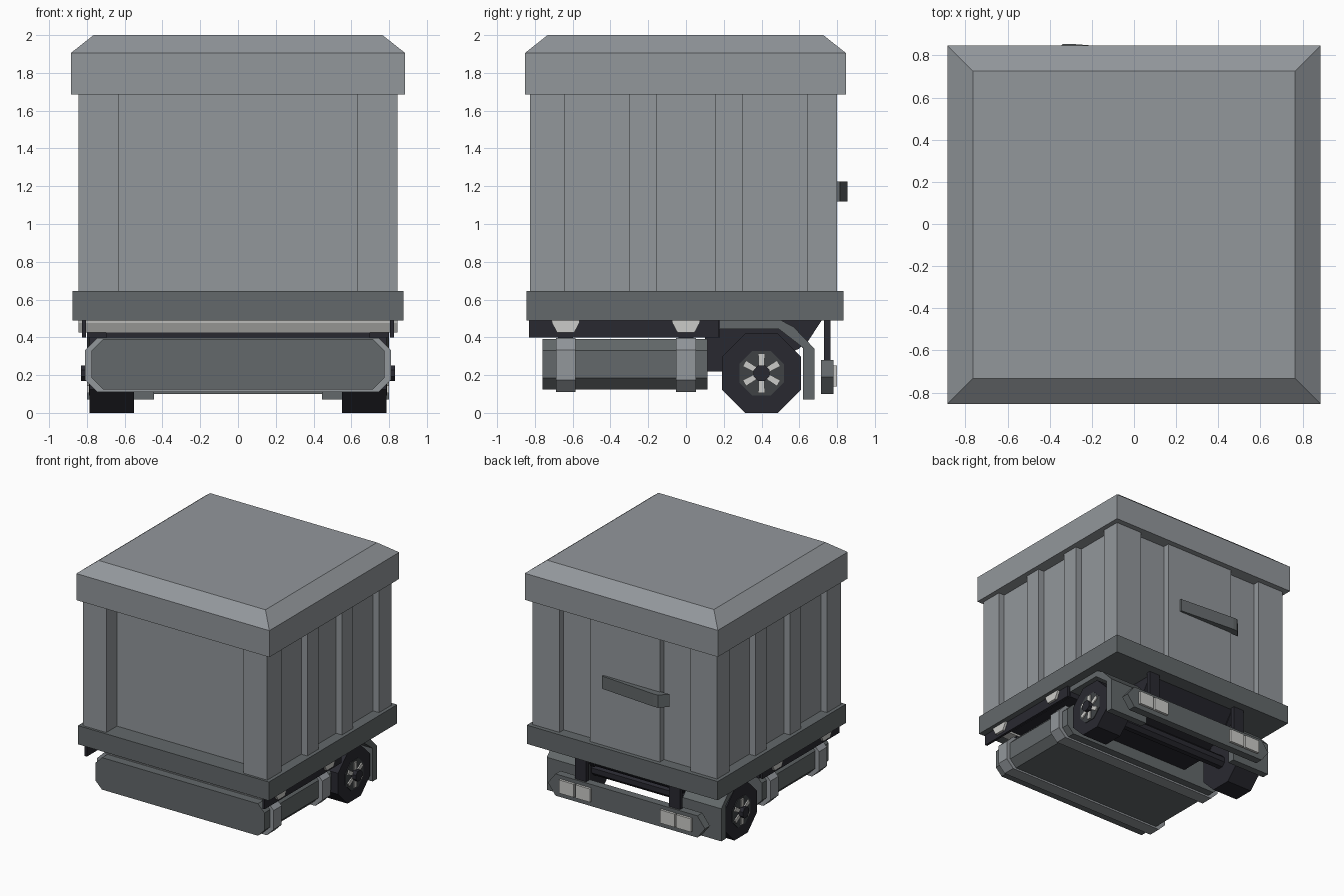
import bpy, bmesh, math

if "Cube" in bpy.data.objects:
    bpy.data.objects.remove(bpy.data.objects["Cube"])

def material(name, rgb):
    m = bpy.data.materials.new(name)
    m.diffuse_color = (*rgb, 1)
    m.use_nodes = True
    m.node_tree.nodes["Principled BSDF"].inputs["Base Color"].default_value = m.diffuse_color
    return m

BODY = material("panel grey", (0.29, 0.31, 0.33))
FRAME = material("dark grey", (0.125, 0.14, 0.145))
DARK = material("near black", (0.022, 0.022, 0.03))
RIM = material("rim slate", (0.05, 0.055, 0.06))
LIGHT = material("light grey", (0.60, 0.60, 0.58))

def prism(name, pts, a, b, axis, mat, top=None):
    """Extrude a 2D outline from a to b along an axis; 'top' may replace the end outline."""
    place = {'x': lambda u, v, t: (t, u, v),
             'y': lambda u, v, t: (u, t, v),
             'z': lambda u, v, t: (u, v, t)}[axis]
    bm = bmesh.new()
    lo = [bm.verts.new(place(u, v, a)) for u, v in pts]
    hi = [bm.verts.new(place(u, v, b)) for u, v in (top or pts)]
    bm.faces.new(lo)
    bm.faces.new(hi)
    for i in range(len(lo)):
        j = (i + 1) % len(lo)
        bm.faces.new((lo[i], lo[j], hi[j], hi[i]))
    bmesh.ops.recalc_face_normals(bm, faces=bm.faces)
    me = bpy.data.meshes.new(name)
    bm.to_mesh(me)
    bm.free()
    me.materials.append(mat)
    ob = bpy.data.objects.new(name, me)
    bpy.context.collection.objects.link(ob)
    return ob

def rect(u0, u1, v0, v1):
    return [(u0, v0), (u1, v0), (u1, v1), (u0, v1)]

def box(name, x0, x1, y0, y1, z0, z1, mat):
    return prism(name, rect(x0, x1, y0, y1), z0, z1, 'z', mat)

def octagon(w, z0, z1, c):
    return [(-w + c, z0), (w - c, z0), (w, z0 + c), (w, z1 - c),
            (w - c, z1), (-w + c, z1), (-w, z1 - c), (-w, z0 + c)]

def ngon(u, v, r, n):
    k = r / math.cos(math.pi / n)
    return [(u + k * math.cos((i + .5) * 2 * math.pi / n),
             v + k * math.sin((i + .5) * 2 * math.pi / n)) for i in range(n)]

# Cargo box: plan outline with recessed panels on every side
X, Y0, Y1 = 0.845, -0.825, 0.80
side = [(-.64, -.30), (-.155, .155), (.30, .64)]
d = 0.055
plan = [(-X, Y0), (-.63, Y0), (-.63, Y0 + .14), (.63, Y0 + .14), (.63, Y0), (X, Y0)]
for a, b in side:
    plan += [(X, a), (X - d, a), (X - d, b), (X, b)]
plan.append((X, Y1))
for a, b in [(.60, .32), (-.32, -.60)]:
    plan += [(a, Y1), (a, Y1 - d), (b, Y1 - d), (b, Y1)]
plan.append((-X, Y1))
for a, b in reversed(side):
    plan += [(-X, b), (-X + d, b), (-X + d, a), (-X, a)]
prism("cargo_box", plan, 0.64, 1.69, 'z', BODY)

# Roof cap with sloped edge
box("roof_rim", -.885, .885, -.853, .847, 1.685, 1.905, BODY)
prism("roof_slope", rect(-.885, .885, -.853, .847), 1.905, 2.0, 'z', BODY,
      rect(-.765, .765, -.733, .727))

# Base frame under the box
box("base_frame", -.875, .875, -.845, .835, .49, .645, FRAME)

# Door latch bar on the back
prism("door_latch", [(.20, .79), (.20, .815), (-.30, .855), (-.34, .853), (-.40, .79)],
      1.12, 1.225, 'z', FRAME)

# Chassis: deck, rear block and thin side rails
box("chassis_deck", -.80, .80, -.54, .18, .40, .492, DARK)
prism("rear_block", [(.10, .22), (.30, .22), (.60, .34), (.72, .495), (.10, .495)],
      -.42, .42, 'x', DARK)
prism("axle", ngon(.40, .21, .05, 8), -.6, .6, 'x', DARK)

# Cross brackets over the tank, and the straps around it
for i, y in enumerate((-.637, 0.0)):
    prism(f"cross_bracket_{i}", [(y - .075, .492), (y - .072, .475), (y - .045, .425),
                                 (y + .045, .425), (y + .072, .475), (y + .075, .492)],
          -.845, .845, 'x', LIGHT)
    prism(f"tank_strap_{i}", octagon(.81, .11, .397, .065), y - .052, y + .052, 'y', BODY)
    box(f"strap_hanger_{i}", -.7, .7, y - .04, y + .04, .39, .43, DARK)

# Wide faceted tank
prism("tank", octagon(.775, .125, .39, .06), -.76, .115, 'y', FRAME)

# Rear bumper with chamfered ends
prism("rear_bumper", [(-.72, .19), (-.65, .10), (.65, .10), (.72, .19), (.65, .28), (-.65, .28)],
      .715, .78, 'y', FRAME)

# Paired left and right parts
fender = [(.18, .492), (.50, .492), (.57, .455), (.68, .34), (.68, .07),
          (.62, .07), (.62, .345), (.49, .445), (.18, .445)]
for s, n in ((1, "right"), (-1, "left")):
    prism(f"side_rail_{n}", rect(-.83, .175, .40, .495), s * .805, s * .825, 'x', DARK)
    prism(f"mudguard_{n}", fender, s * .445, s * .80, 'x', FRAME)
    prism(f"frame_gusset_{n}", [(.50, .492), (.72, .492), (.62, .34)],
          s * .40, s * .44, 'x', DARK)
    prism(f"tyre_{n}", ngon(.40, .21, .21, 8), s * .55, s * .785, 'x', DARK)
    prism(f"rim_{n}", ngon(.40, .21, .118, 8), s * .78, s * .79, 'x', RIM)
    prism(f"hub_{n}", ngon(.40, .21, .042, 8), s * .78, s * .83, 'x', DARK)
    for k in range(6):
        t = k * math.pi / 3 + math.pi / 2
        c, q = math.cos(t), math.sin(t)
        spoke = [(.40 + r * c - w * q, .21 + r * q + w * c)
                 for r, w in ((.04, -.015), (.105, -.018), (.105, .018), (.04, .015))]
        prism(f"spoke_{n}_{k}", spoke, s * .785, s * .80, 'x', LIGHT)
    prism(f"bumper_post_{n}", rect(s * .38, s * .48, .25, .495), .73, .765, 'y', DARK)
    for k, x in enumerate((.32, .47)):
        prism(f"tail_light_{n}_{k}", rect(s * x, s * (x + .135), .14, .25),
              .775, .80, 'y', LIGHT)
